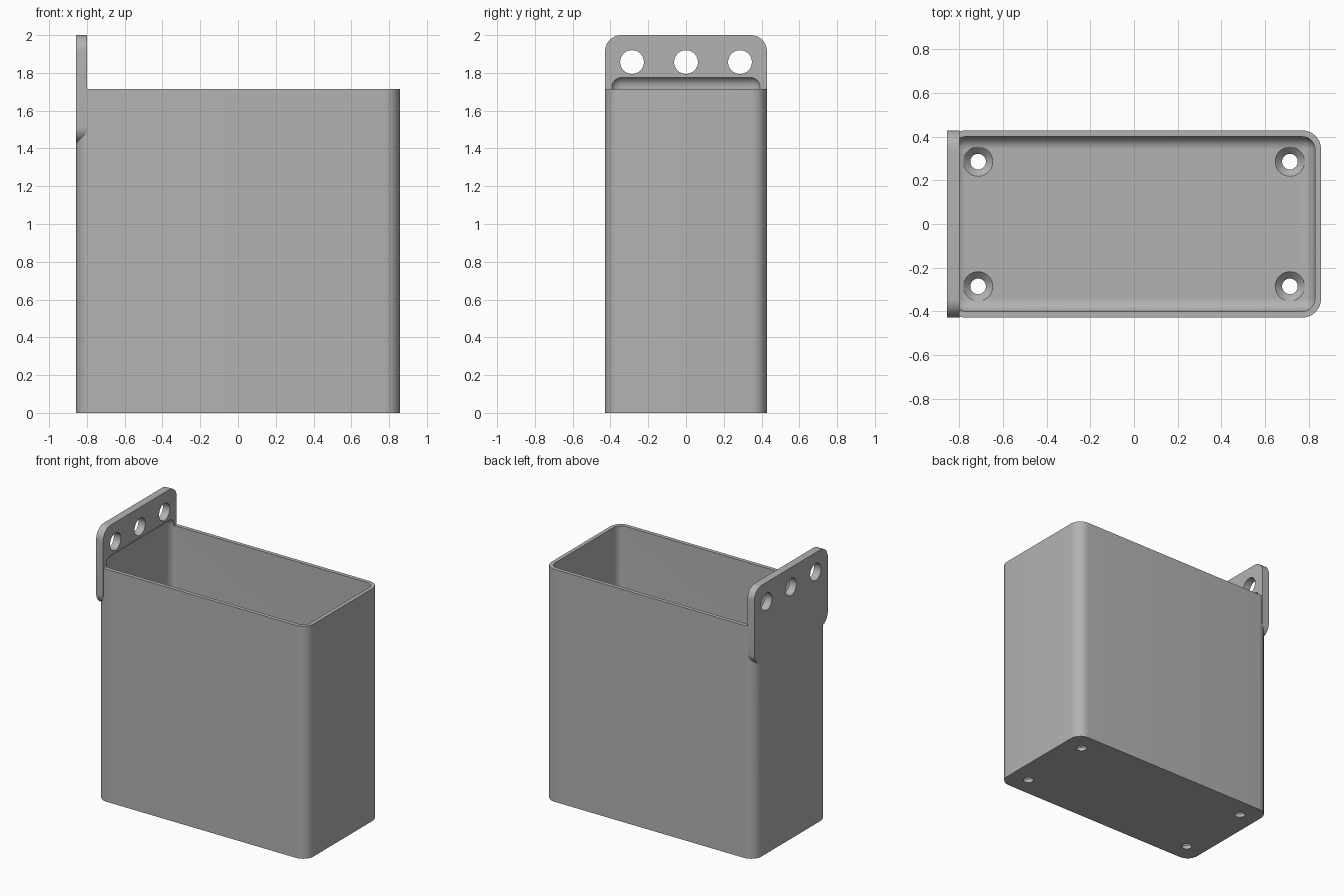
import bpy, bmesh, math
from mathutils import Matrix

MM = 2 / 70  # design unit: the part is 70 units tall

cube = bpy.data.objects.get("Cube")
if cube:
    bpy.data.objects.remove(cube, do_unlink=True)

grey = bpy.data.materials.new("plain grey")
grey.use_nodes = True
grey.diffuse_color = (0.45, 0.45, 0.45, 1)
grey.node_tree.nodes["Principled BSDF"].inputs["Base Color"].default_value = grey.diffuse_color


def make_object(name, bm):
    bmesh.ops.recalc_face_normals(bm, faces=bm.faces)
    mesh = bpy.data.meshes.new(name)
    bm.to_mesh(mesh)
    bm.free()
    mesh.materials.append(grey)
    obj = bpy.data.objects.new(name, mesh)
    bpy.context.collection.objects.link(obj)
    return obj


def rounded_box(name, low, high, radius, axis=None):
    """Box with the edges along one axis rounded, or all edges if axis is None."""
    bm = bmesh.new()
    bmesh.ops.create_cube(bm, size=1)
    for v in bm.verts:
        v.co = [(a + b) / 2 * MM + c * (b - a) * MM for a, b, c in zip(low, high, v.co)]
    edges = [e for e in bm.edges if axis is None
             or abs(e.verts[0].co[axis] - e.verts[1].co[axis]) > 1e-4]
    bmesh.ops.bevel(bm, geom=edges, offset=radius * MM, segments=10, profile=0.5, affect='EDGES')
    return make_object(name, bm)


def cone(name, centre, r_low, r_high, depth, along_x=False):
    bm = bmesh.new()
    turn = Matrix.Rotation(math.pi / 2, 4, 'Y') if along_x else Matrix()
    place = Matrix.Translation([c * MM for c in centre]) @ turn
    bmesh.ops.create_cone(bm, cap_ends=True, segments=48, radius1=r_low * MM,
                          radius2=r_high * MM, depth=depth * MM, matrix=place)
    return make_object(name, bm)


def combine(target, tool, operation):
    mod = target.modifiers.new(operation, 'BOOLEAN')
    mod.operation, mod.solver, mod.object = operation, 'EXACT', tool
    bpy.ops.object.select_all(action='DESELECT')
    bpy.context.view_layer.objects.active = target
    target.select_set(True)
    bpy.ops.object.modifier_apply(modifier=mod.name)
    bpy.data.objects.remove(tool, do_unlink=True)


# Open bin with a mounting plate on its left-hand wall
body = rounded_box("bin_with_mounting_plate", (-30, -15, 0), (30, 15, 60), 3, axis=2)
plate = rounded_box("mounting_plate", (-30, -15, 50), (-28, 15, 70), 3, axis=0)
combine(body, plate, 'UNION')

# Filleted cavity, which also scoops slightly into the plate above the rim
cavity = rounded_box("cavity_cutter", (-29, -14, 2), (29, 14, 62.4), 2)
combine(body, cavity, 'DIFFERENCE')

# Hanging holes through the plate
for y in (-10, 0, 10):
    combine(body, cone("hole_cutter", (-29, y, 65), 2.2, 2.2, 6, along_x=True), 'DIFFERENCE')

# Countersunk drain holes in the floor
for x in (-25, 25):
    for y in (-10, 10):
        combine(body, cone("drain_cutter", (x, y, 0), 1.25, 1.25, 6), 'DIFFERENCE')
        combine(body, cone("countersink_cutter", (x, y, 1.5), 1.1, 2.6, 1.5), 'DIFFERENCE')

bpy.ops.object.shade_smooth_by_angle(angle=math.radians(30))
